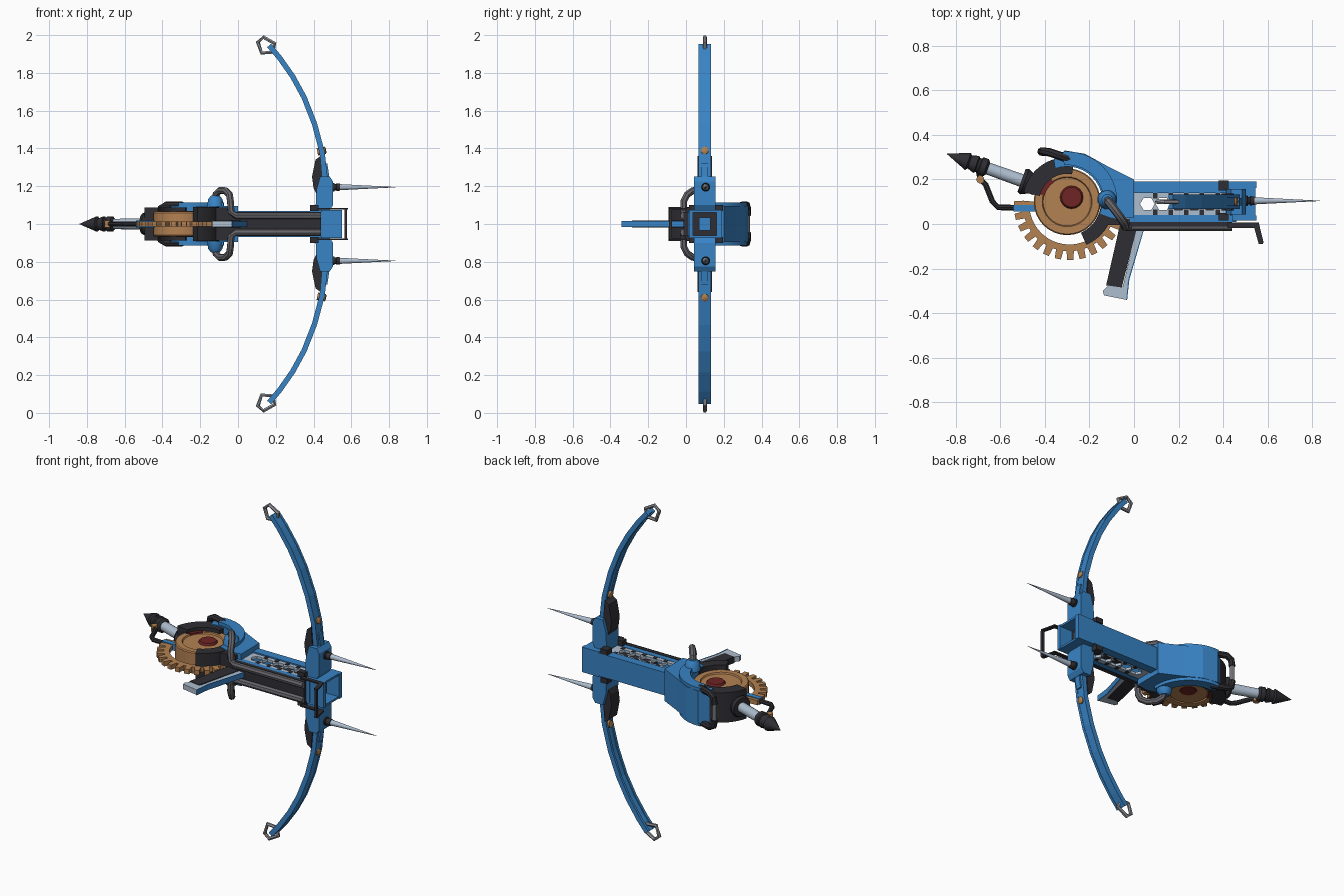
import bpy, bmesh
from math import cos, sin, radians, pi
from mathutils import Vector

cube = bpy.data.objects.get("Cube")
if cube:
    bpy.data.objects.remove(cube)


def material(name, rgb):
    m = bpy.data.materials.new(name)
    m.use_nodes = True
    m.diffuse_color = (*rgb, 1)
    m.node_tree.nodes["Principled BSDF"].inputs["Base Color"].default_value = (*rgb, 1)
    return m


BLUE = material("blue paint", (0.04, 0.23, 0.56))
DARK = material("dark metal", (0.028, 0.027, 0.033))
PIPE = material("pipe grey", (0.135, 0.13, 0.145))
COPPER = material("copper", (0.45, 0.22, 0.085))
RED = material("dark red", (0.16, 0.018, 0.018))
STEEL = material("light steel", (0.42, 0.51, 0.62))
RING = material("ring grey", (0.28, 0.29, 0.32))


# Everything is modelled around the mid plane z = 0 and raised by 1
def finish(name, bm, mat, smooth=False):
    bmesh.ops.recalc_face_normals(bm, faces=bm.faces[:])
    me = bpy.data.meshes.new(name)
    bm.to_mesh(me)
    bm.free()
    me.materials.append(mat)
    if smooth:
        for p in me.polygons:
            p.use_smooth = True
        me.set_sharp_from_angle(angle=radians(35))
    ob = bpy.data.objects.new(name, me)
    ob.location.z = 1
    bpy.context.collection.objects.link(ob)


def prism(name, pts, a, b, mat, axis="z", smooth=False):
    """Extrude an outline: (x, y) along z, or (x, z) along y."""
    bm = bmesh.new()
    place = (lambda p, h: (p[0], p[1], h)) if axis == "z" else (lambda p, h: (p[0], h, p[1]))
    lo, hi = [[bm.verts.new(place(p, h)) for p in pts] for h in (a, b)]
    bm.faces.new(lo)
    bm.faces.new(hi)
    for i in range(len(pts)):
        j = (i + 1) % len(pts)
        bm.faces.new((lo[i], lo[j], hi[j], hi[i]))
    finish(name, bm, mat, smooth)


def box(name, x, y, z, mat):
    prism(name, [(x[0], y[0]), (x[1], y[0]), (x[1], y[1]), (x[0], y[1])], *z, mat)


def bridge(bm, rings, cyclic=False):
    for p, q in zip(rings, rings[1:] + (rings[:1] if cyclic else [])):
        for k in range(len(p)):
            n = (k + 1) % len(p)
            bm.faces.new((p[k], p[n], q[n], q[k]))
    if not cyclic:
        bm.faces.new(rings[0])
        bm.faces.new(rings[-1])


def circle(bm, c, u, v, r, sides):
    return [bm.verts.new(c + (u * cos(2 * pi * k / sides) + v * sin(2 * pi * k / sides)) * r)
            for k in range(sides)]


def lathe(name, origin, direction, profile, mat, sides=12):
    """Revolve (distance, radius) pairs about a line."""
    bm = bmesh.new()
    o, d = Vector(origin), Vector(direction).normalized()
    u = d.orthogonal().normalized()
    bridge(bm, [circle(bm, o + d * t, u, d.cross(u), r, sides) for t, r in profile])
    finish(name, bm, mat, True)


def tube(name, pts, r, mat, cyclic=False, sides=8):
    """Sweep a round section along a path."""
    bm = bmesh.new()
    P = [Vector(p) for p in pts]
    n = len(P)
    rings, u = [], None
    for i, p in enumerate(P):
        prev = P[i - 1] if i or cyclic else p
        nxt = P[(i + 1) % n] if i < n - 1 or cyclic else p
        t = (nxt - prev).normalized()
        u = t.orthogonal() if u is None else u - t * u.dot(t)
        u.normalize()
        rings.append(circle(bm, p, u, t.cross(u), r, sides))
    bridge(bm, rings, cyclic)
    finish(name, bm, mat, True)


def polar(c, r, a):
    return (c[0] + r * cos(radians(a)), c[1] + r * sin(radians(a)))


def arc(c, r, a0, a1, n=14):
    return [polar(c, r, a0 + (a1 - a0) * i / n) for i in range(n + 1)]


def sector(name, c, r0, r1, a0, a1, z, mat):
    prism(name, arc(c, r0, a0, a1) + arc(c, r1, a1, a0), *z, mat, smooth=True)


# Barrel: rails, dark underside and core, muzzle frame
box("barrel_top_rail", (-0.02, 0.46), (0.14, 0.19), (-0.068, 0.068), BLUE)
box("barrel_bottom_rail", (-0.02, 0.46), (0.01, 0.04), (-0.062, 0.062), BLUE)
box("barrel_underside", (-0.03, 0.44), (-0.012, 0.01), (-0.064, 0.064), DARK)
box("barrel_core", (0.16, 0.44), (0.04, 0.14), (-0.044, 0.044), DARK)
box("muzzle_backing", (0.44, 0.465), (0.035, 0.165), (-0.064, 0.064), DARK)
box("muzzle_block", (0.46, 0.48), (0.07, 0.13), (-0.034, 0.034), BLUE)
for y in ((0.015, 0.038), (0.162, 0.19)):
    box("muzzle_plate", (0.44, 0.55), y, (-0.074, 0.074), BLUE)
for s in (1, -1):
    box("muzzle_cheek", (0.44, 0.545), (0.038, 0.162), (s * 0.062, s * 0.074), BLUE)
    # Side plates with a row of hexagonal openings and dark notches between them
    for half in (1, -1):
        edge = [(0, 0)]
        for i in range(5):
            x = 0.06 + 0.07 * i
            edge += [(x - 0.033, 0), (x - 0.017, 0.027), (x + 0.017, 0.027), (x + 0.033, 0)]
            box("plate_notch", (x + 0.025, x + 0.045), (0.09 + half * 0.025, 0.09 + half * 0.049),
                (s * 0.055, s * 0.063), DARK)
        edge += [(0.43, 0), (0.43, 0.05), (0, 0.05)]
        prism("slotted_side_plate", [(x, 0.09 + half * y) for x, y in edge],
              s * 0.045, s * 0.06, STEEL)
box("bolt_catch", (0.1, 0.22), (0.098, 0.106), (-0.015, 0.015), DARK)

# Round mechanism: housing, half gear, drum, hub
hub = (-0.3, 0.1)
prism("housing", [(-0.36, 0.29), (-0.31, 0.33), (-0.22, 0.315), (-0.12, 0.26), (0, 0.2),
                  (0, 0.03), (-0.08, 0.02)] + arc(hub, 0.158, -20, 110), -0.095, 0.095, BLUE)
gc = (-0.29, 0.088)
gear = arc(gc, 0.18, 345, 175, 24)
for i in range(15):
    gear += [polar(gc, r, 180 + 13 * i + da) for r, da in ((0.21, -4.5), (0.25, -3.2), (0.25, 3.2), (0.21, 4.5))]
prism("half_gear", gear, -0.014, 0.014, COPPER)
box("gear_mount", (-0.47, -0.43), (0.06, 0.1), (-0.012, 0.012), COPPER)
lathe("drum", (*hub, -0.065), (0, 0, 1),
      [(0, 0.1), (0.008, 0.108), (0, 0.112), (0, 0.145), (0.006, 0.15), (0.124, 0.15),
       (0.13, 0.145), (0.13, 0.112), (0.122, 0.108), (0.122, 0.1)], COPPER, 32)
lathe("hub", (-0.28, 0.12, -0.068), (0, 0, 1), [(0, 0.045), (0.01, 0.052), (0.126, 0.052), (0.136, 0.045)], RED, 16)
sector("front_guard", hub, 0.152, 0.212, -66, -5, (-0.09, 0.09), DARK)
box("housing_underside", (-0.13, -0.02), (-0.005, 0.025), (-0.088, 0.088), DARK)
sector("rear_guard", hub, 0.125, 0.2, 80, 168, (-0.088, 0.088), DARK)
for s in (1, -1):
    sector("red_marking", hub, 0.105, 0.13, 125, 165, (s * 0.06, s * 0.069), RED)
    sector("housing_side_plate", hub, 0.165, 0.225, -5, 95, (s * 0.095, s * 0.113), BLUE)
    lathe("pipe_socket", (-0.12, 0.11, s * 0.09), (0, 0, s), [(0, 0.045), (0.04, 0.04), (0.06, 0.024)], BLUE)
    # Pipes looping out of the housing and along the barrel
    tube("barrel_pipe", [(-0.12, 0.11, s * 0.13), (-0.115, 0.1, s * 0.16), (-0.095, 0.075, s * 0.178),
                         (-0.065, 0.035, s * 0.176), (-0.045, 0.005, s * 0.155), (-0.04, -0.012, s * 0.12),
                         (-0.036, -0.012, s * 0.065), (-0.012, -0.012, s * 0.044), (0.44, -0.012, s * 0.044)],
         0.019, PIPE)
    tube("rear_loop_arm", [(-0.27, 0.285, s * 0.085), (-0.3, 0.295, s * 0.1), (-0.38, 0.322, s * 0.1),
                           (-0.408, 0.325, s * 0.085), (-0.415, 0.325, s * 0.045)], 0.019, DARK)
    # Front guard strip, bent at its end
    prism("front_guard_strip", [(0.42, -0.018), (0.54, -0.018), (0.56, -0.09), (0.582, -0.085),
                                (0.56, 0.006), (0.42, 0.006)], s * 0.078, s * 0.086, DARK)
tube("rear_loop_bar", [(-0.415, 0.325, -0.05), (-0.415, 0.325, 0.05)], 0.014, RING)
box("front_guard_bar", (0.565, 0.578), (-0.09, -0.075), (-0.08, 0.08), DARK)

# Rear spike
tail, back = (-0.42, 0.165, 0), (-0.42, 0.15, 0)
lathe("spike_cup", tail, back, [(0, 0.03), (0.02, 0.045), (0.04, 0.045), (0.075, 0.062), (0.09, 0.055), (0.09, 0.03)], DARK)
lathe("spike_shaft", tail, back, [(0.07, 0.03), (0.27, 0.028)], STEEL)
lathe("spike_collar", tail, back, [(0.25, 0.03), (0.26, 0.042), (0.285, 0.042), (0.29, 0.034), (0.3, 0.034),
                                   (0.305, 0.042), (0.34, 0.03), (0.35, 0.03)], DARK)
lathe("spike_tip", tail, back, [(0.335, 0.028), (0.345, 0.042), (0.445, 0.001)], DARK)

# Rear lever beside the spike
tube("rear_lever", [(-0.43, 0.07, 0), (-0.61, 0.075, 0), (-0.635, 0.1, 0), (-0.665, 0.175, 0),
                    (-0.69, 0.2, 0), (-0.7, 0.25, 0)], 0.013, DARK)
box("lever_mount", (-0.54, -0.42), (0.055, 0.085), (-0.018, 0.018), BLUE)
lathe("lever_joint", (-0.69, 0.2, -0.018), (0, 0, 1), [(0, 0.018), (0.036, 0.018)], COPPER)

# Grip
prism("grip", [(-0.06, 0.01), (0.02, 0.01), (-0.055, -0.285), (-0.125, -0.275)], -0.018, 0.018, DARK)
prism("grip_frame", [(0.015, 0), (0.05, 0), (-0.025, -0.25), (-0.035, -0.34), (-0.135, -0.32),
                     (-0.14, -0.3), (-0.11, -0.27), (-0.05, -0.28)], -0.015, 0.015, STEEL)
prism("grip_front_strip", [(0.048, 0), (0.052, 0), (-0.021, -0.25), (-0.031, -0.342), (-0.035, -0.34),
                           (-0.027, -0.25)], -0.016, 0.016, BLUE)

# Bow: mirrored limbs, clamps, spikes and tip rings
curve = [(0.465, 0.2), (0.445, 0.38), (0.405, 0.53), (0.35, 0.67), (0.29, 0.78), (0.22, 0.88), (0.165, 0.945)]


def limb_strip(name, y, inner, outer, s):
    sides = [[], []]
    for i, p in enumerate(curve):
        a, b = Vector(curve[max(i - 1, 0)]), Vector(curve[min(i + 1, len(curve) - 1)])
        t = (b - a).normalized()
        for side, off in zip(sides, (inner, outer)):
            side.append((p[0] + t.y * off, s * (p[1] - t.x * off)))
    prism(name, sides[0] + sides[1][::-1], *y, BLUE, axis="y")


for s in (1, -1):
    limb_strip("limb", (0.077, 0.122), -0.008, 0.012, s)
    limb_strip("limb_lower_rail", (0.067, 0.082), -0.014, 0.014, s)
    limb_strip("limb_upper_rail", (0.117, 0.132), -0.014, 0.014, s)
    prism("limb_bracket", [(0.41, s * 0.07), (0.485, s * 0.07), (0.503, s * 0.1), (0.503, s * 0.225),
                           (0.485, s * 0.252), (0.435, s * 0.252), (0.415, s * 0.18)], 0.042, 0.157, BLUE, axis="y")
    prism("bracket_tongue", [(0.45, s * 0.24), (0.485, s * 0.24), (0.473, s * 0.32), (0.45, s * 0.32)],
          0.082, 0.117, BLUE, axis="y")
    prism("limb_clamp", [(0.4, s * 0.19), (0.42, s * 0.15), (0.45, s * 0.2), (0.437, s * 0.36),
                         (0.41, s * 0.34), (0.392, s * 0.25)], 0.06, 0.138, DARK, axis="y")
    for y in ((0.015, 0.05), (0.15, 0.195)):
        box("clamp_lug", (0.38, 0.425), y, (s * 0.07, s * 0.1), DARK)
    lathe("limb_bolt", (0.42, 0.1, s * 0.382), (1, 0, s * 0.2),
          [(0, 0.02), (0.042, 0.02), (0.047, 0.012)], COPPER)
    lathe("spike_base", (0.49, 0.104, s * 0.195), (1, 0, 0),
          [(0, 0.024), (0.02, 0.024), (0.022, 0.018), (0.03, 0.018), (0.032, 0.022), (0.05, 0.019), (0.052, 0.012)], DARK)
    lathe("front_spike", (0.53, 0.104, s * 0.195), (1, 0, 0), [(0, 0.017), (0.305, 0.001)], STEEL)
    ring = [(0.105, 0.963), (0.135, 0.989), (0.195, 0.955), (0.185, 0.91), (0.125, 0.905)]
    tube("tip_ring", [(x, 0.1, s * z) for x, z in ring], 0.011, RING, cyclic=True, sides=6)
